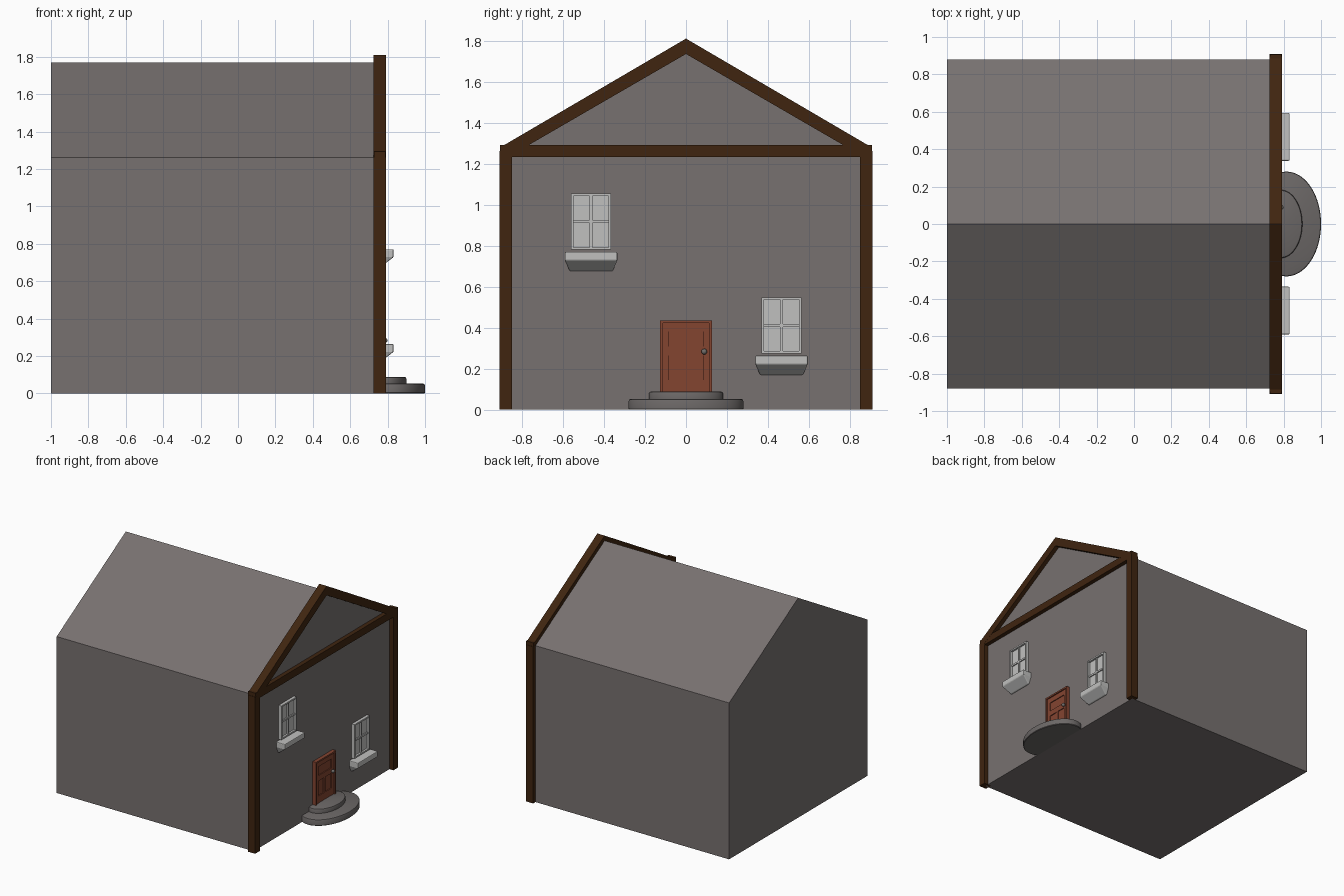
import bpy, bmesh, math

if "Cube" in bpy.data.objects:
    bpy.data.objects.remove(bpy.data.objects["Cube"])

WALL = 0.755   # x of the entrance wall


def material(name, r, g, b):
    m = bpy.data.materials.new(name)
    m.diffuse_color = (r, g, b, 1)
    m.use_nodes = True
    m.node_tree.nodes["Principled BSDF"].inputs["Base Color"].default_value = m.diffuse_color
    return m


stone = material("wall grey", 0.185, 0.165, 0.162)
step_grey = material("step grey", 0.15, 0.138, 0.135)
timber = material("dark timber", 0.05, 0.018, 0.005)
door_red = material("door red brown", 0.23, 0.058, 0.03)
white = material("window white", 0.53, 0.53, 0.52)
metal = material("handle grey", 0.16, 0.15, 0.14)


def loft(name, rings, mat, bevel=0):
    """Closed solid through equal-length rings of points."""
    bm = bmesh.new()
    vs = [[bm.verts.new(p) for p in ring] for ring in rings]
    n = len(vs[0])
    bm.faces.new(vs[0])
    bm.faces.new(vs[-1])
    for a, b in zip(vs, vs[1:]):
        for i in range(n):
            j = (i + 1) % n
            bm.faces.new((a[i], a[j], b[j], b[i]))
    bmesh.ops.recalc_face_normals(bm, faces=bm.faces)
    me = bpy.data.meshes.new(name)
    bm.to_mesh(me)
    bm.free()
    me.materials.append(mat)
    ob = bpy.data.objects.new(name, me)
    bpy.context.collection.objects.link(ob)
    if bevel:
        mod = ob.modifiers.new("edge", 'BEVEL')
        mod.width = bevel
        mod.segments = 2
    return ob


def prism(name, yz, x0, x1, mat, bevel=0):
    """Extrude a y-z profile along x."""
    return loft(name, [[(x, y, z) for y, z in yz] for x in (x0, x1)], mat, bevel)


def box(name, x0, x1, y0, y1, z0, z1, mat, bevel=0):
    return prism(name, [(y0, z0), (y1, z0), (y1, z1), (y0, z1)], x0, x1, mat, bevel)


# House body with gabled roof
prism("house_body", [(-0.88, 0), (0.88, 0), (0.88, 1.26), (0, 1.77), (-0.88, 1.26)],
      -1.0, WALL, stone)

# Timber frame on the entrance side
for s, side in ((-1, "left"), (1, "right")):
    box("post_" + side, 0.725, 0.79, *sorted((s * 0.85, s * 0.91)), 0, 1.262, timber)
    prism("rafter_" + side,
          [(0, 1.735), (0, 1.81), (s * 0.895, 1.286), (s * 0.865, 1.234)],
          0.725, 0.79, timber)
box("tie_beam", 0.726, 0.789, -0.907, 0.907, 1.233, 1.292, timber)


# Windows
def window(name, y, z):
    """Window centred at y with its lower edge at z."""
    w, h, b = 0.097, 0.274, 0.012
    box(name + "_panes", WALL - 0.01, WALL + 0.008, y - w, y + w, z, z + h, white)
    for s in (-1, 1):
        c = y + s * (w - b / 2)
        box(name + "_side", WALL - 0.01, WALL + 0.025, c - b / 2, c + b / 2, z, z + h, white)
        c = z + h / 2 + s * (h - b) / 2
        box(name + "_rail", WALL - 0.01, WALL + 0.024, y - w, y + w, c - b / 2, c + b / 2, white)
    box(name + "_mullion", WALL, WALL + 0.018, y - 0.007, y + 0.007, z, z + h, white)
    box(name + "_crossbar", WALL, WALL + 0.017, y - w, y + w,
        z + h / 2 - 0.007, z + h / 2 + 0.007, white)

    # Sill tapering in to the wall below
    def ring(x, half, zz):
        return [(WALL - 0.01, y - half, zz), (x, y - half, zz),
                (x, y + half, zz), (WALL - 0.01, y + half, zz)]
    loft(name + "_sill", [ring(WALL + 0.008, 0.105, z - 0.104), ring(0.832, 0.128, z - 0.052),
                          ring(0.832, 0.128, z - 0.01)], white, 0.006)


window("upper_window", -0.463, 0.78)
window("lower_window", 0.466, 0.274)

# Door: recessed leaf, frame, raised rails
X = WALL - 0.01
box("door_leaf", X, WALL + 0.012, -0.125, 0.125, 0.085, 0.432, door_red)
for s in (-1, 1):
    box("door_jamb", X, WALL + 0.03, *sorted((s * 0.113, s * 0.127)), 0.085, 0.435, door_red)
    box("door_stile", X, WALL + 0.02, *sorted((s * 0.085, s * 0.115)), 0.085, 0.43, door_red)
box("door_head", X, WALL + 0.029, -0.127, 0.127, 0.422, 0.435, door_red)
for z0, z1 in ((0.085, 0.145), (0.265, 0.308), (0.38, 0.43)):
    box("door_rail", X, WALL + 0.019, -0.115, 0.115, z0, z1, door_red)
box("door_muntin", X, WALL + 0.018, -0.012, 0.012, 0.13, 0.28, door_red)

# Door handle
bpy.ops.mesh.primitive_uv_sphere_add(segments=16, ring_count=10, radius=0.014,
                                     location=(WALL + 0.03, 0.089, 0.283))
knob = bpy.context.object
knob.name = "door_handle"
knob.data.materials.append(metal)
bpy.ops.object.shade_smooth()


# Rounded entrance steps
def step(name, cx, rx, ry, z0, z1):
    a = math.acos((0.75 - cx) / rx)

    def ring(inset, z):
        return [(cx + (rx - inset) * math.cos(t), (ry - inset) * math.sin(t), z)
                for t in (a * (i / 24 - 1) for i in range(49))]
    ob = loft(name, [ring(0.004, z0), ring(0, z0 + 0.004), ring(0, z1 - 0.01),
                     ring(0.003, z1 - 0.003), ring(0.01, z1)], step_grey)
    bpy.ops.object.select_all(action='DESELECT')
    ob.select_set(True)
    bpy.context.view_layer.objects.active = ob
    bpy.ops.object.shade_smooth_by_angle(angle=math.radians(30))


step("lower_step", 0.815, 0.185, 0.28, 0.0, 0.052)
step("upper_step", 0.785, 0.115, 0.182, 0.048, 0.088)
